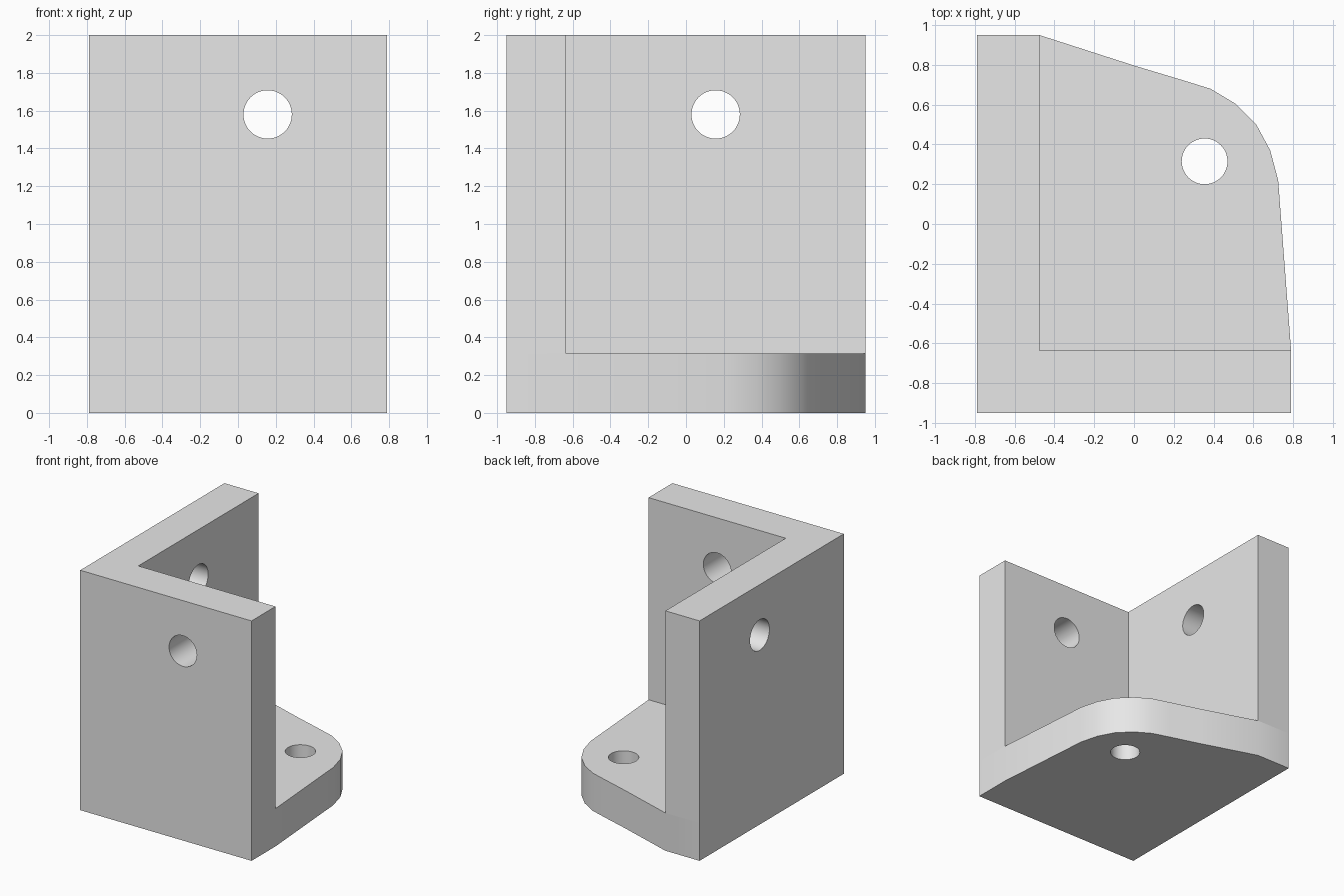
import bpy, bmesh, math
from mathutils import Vector

if "Cube" in bpy.data.objects:
    bpy.data.objects.remove(bpy.data.objects["Cube"], do_unlink=True)

W, D, H = 0.79, 0.95, 2.0      # half width, half depth, height
T = 0.315                      # thickness of walls and base
IX, IY = -W + T, -D + T        # inner corner of the walls

grey = bpy.data.materials.new("plain_grey")
grey.use_nodes = True
grey.diffuse_color = (0.8, 0.8, 0.8, 1)
grey.node_tree.nodes["Principled BSDF"].inputs["Base Color"].default_value = (0.8, 0.8, 0.8, 1)


def raise_faces(bm, faces, height):
    """Extrude faces upwards and return the new top faces."""
    geom = bmesh.ops.extrude_face_region(bm, geom=faces)["geom"]
    verts = [g for g in geom if isinstance(g, bmesh.types.BMVert)]
    bmesh.ops.translate(bm, verts=verts, vec=(0, 0, height))
    return [g for g in geom if isinstance(g, bmesh.types.BMFace)]


# Footprint: L-shaped walls and a rounded base pad sharing their inner edges
bm = bmesh.new()
add = lambda x, y: bm.verts.new((x, y, 0))
inner, wall_back, wall_side = add(IX, IY), add(IX, D), add(W, IY)
walls = [add(-W, D), add(-W, -D), add(W, -D), wall_side, inner, wall_back]
corner = [(0.725, 0.22), (0.685, 0.37), (0.615, 0.5), (0.51, 0.605), (0.385, 0.68), (0.24, 0.725), (0, 0.797)]
bm.faces.new(walls)
bm.faces.new([inner, wall_side] + [add(x, y) for x, y in corner] + [wall_back])

# Raise the base, then the walls above it
tops = raise_faces(bm, bm.faces[:], T)
raise_faces(bm, [f for f in tops if f.calc_center_bounds().x < 0.05 and
                 any(v.co.x < IX - 0.1 for v in f.verts)], H - T)
bmesh.ops.recalc_face_normals(bm, faces=bm.faces[:])
mesh = bpy.data.meshes.new("corner_bracket")
bm.to_mesh(mesh)
bm.free()
mesh.materials.append(grey)
bracket = bpy.data.objects.new("corner_bracket", mesh)
bpy.context.collection.objects.link(bracket)


# Bolt holes through both walls and the base
def drill(name, centre, axis, radius):
    rot = Vector(axis).to_track_quat('Z', 'Y').to_euler()
    bpy.ops.mesh.primitive_cylinder_add(vertices=48, radius=radius, depth=0.8, location=centre, rotation=rot)
    cutter = bpy.context.object
    cutter.name = name
    cutter.hide_render = True
    cutter.data.materials.append(grey)
    mod = bracket.modifiers.new(name, 'BOOLEAN')
    mod.operation, mod.solver, mod.object = 'DIFFERENCE', 'EXACT', cutter
    bpy.ops.object.select_all(action='DESELECT')
    bracket.select_set(True)
    bpy.context.view_layer.objects.active = bracket
    bpy.ops.object.modifier_apply(modifier=name)
    bpy.data.objects.remove(cutter, do_unlink=True)


drill("front_wall_hole", (0.157, -D + T / 2, 1.58), (0, 1, 0), 0.128)
drill("side_wall_hole", (-W + T / 2, 0.157, 1.58), (1, 0, 0), 0.128)
drill("base_hole", (0.355, 0.315, T / 2), (0, 0, 1), 0.115)

bpy.ops.object.shade_smooth_by_angle(angle=math.radians(30))
